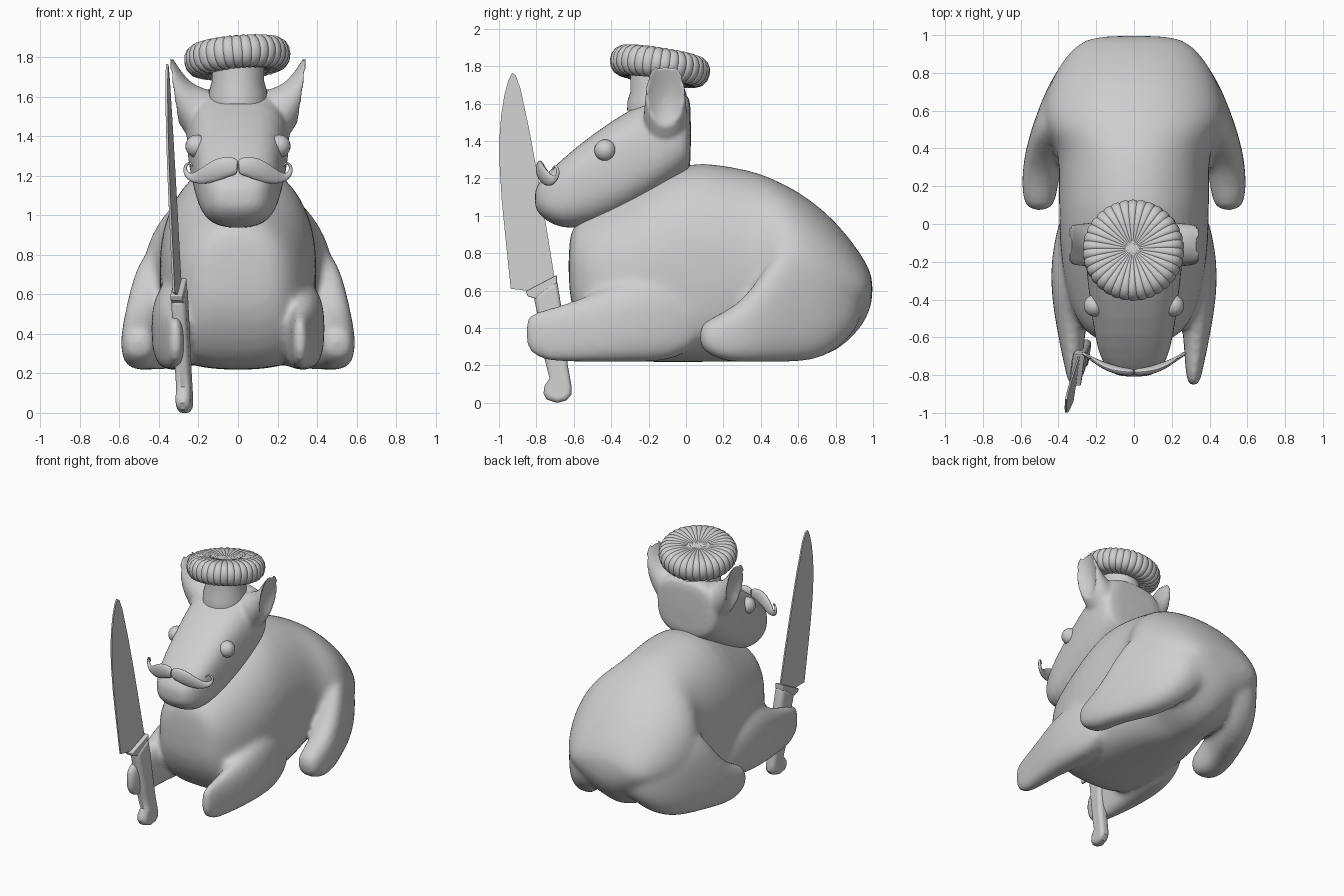
import bpy, bmesh, math
from mathutils import Matrix, Vector

if "Cube" in bpy.data.objects:
    bpy.data.objects.remove(bpy.data.objects["Cube"])

grey = bpy.data.materials.new("plain_grey")
grey.diffuse_color = (0.62, 0.62, 0.62, 1)
grey.use_nodes = True
grey.node_tree.nodes["Principled BSDF"].inputs["Base Color"].default_value = grey.diffuse_color


def finish(name, bm, angle=60):
    bmesh.ops.recalc_face_normals(bm, faces=bm.faces[:])
    me = bpy.data.meshes.new(name)
    bm.to_mesh(me)
    bm.free()
    me.materials.append(grey)
    ob = bpy.data.objects.new(name, me)
    bpy.context.collection.objects.link(ob)
    bpy.ops.object.select_all(action='DESELECT')
    ob.select_set(True)
    bpy.context.view_layer.objects.active = ob
    bpy.ops.object.shade_smooth_by_angle(angle=math.radians(angle))
    return ob


def loft(bm, rings):
    """Skin a list of equal-sized point rings and cap both ends."""
    vs = [[bm.verts.new(p) for p in r] for r in rings]
    n = len(vs[0])
    for a, b in zip(vs, vs[1:]):
        for i in range(n):
            j = (i + 1) % n
            bm.faces.new((a[i], a[j], b[j], b[i]))
    bm.faces.new(vs[0])
    bm.faces.new(vs[-1])


def spow(c, n):
    return math.copysign(abs(c) ** (2 / n), c)


def section(y, z0, z1, x0, x1, up=2.2, low=2.2, n=24):
    """Rounded cross-section in a vertical plane at y."""
    pts = []
    for i in range(n):
        a = 2 * math.pi * i / n
        c, s = math.cos(a), math.sin(a)
        e = up if s >= 0 else low
        pts.append(((x0 + x1) / 2 + (x1 - x0) / 2 * spow(c, e), y,
                    (z0 + z1) / 2 + (z1 - z0) / 2 * spow(s, e)))
    return pts


def subsurf(ob, level):
    m = ob.modifiers.new("subdivide", 'SUBSURF')
    m.levels = m.render_levels = level


def fuse(ob, voxel, steps):
    """Merge overlapping volumes into one smooth skin."""
    subsurf(ob, 1)
    m = ob.modifiers.new("fuse", 'REMESH')
    m.mode = 'VOXEL'
    m.voxel_size = voxel
    m.use_smooth_shade = True
    m = ob.modifiers.new("soften", 'SMOOTH')
    m.factor = .5
    m.iterations = steps


# Body, haunches and front legs; the belly narrows between the hind legs
bm = bmesh.new()
torso = [(-.63, .60, .88, .14), (-.595, .45, .97, .24), (-.5, .30, 1.03, .31),
         (-.4, .22, 1.08, .35), (-.2, .215, 1.19, .39), (0, .215, 1.30, .40),
         (.2, .215, 1.275, .40), (.33, .215, 1.25, .40), (.42, .215, 1.222, .42),
         (.5, .215, 1.185, .48), (.6, .215, 1.135, .50), (.75, .24, 1.025, .45),
         (.87, .32, .89, .38), (.96, .43, .76, .30), (1.0, .54, .67, .2)]
low_power = lambda y: max(1.5, min(3.5, 3.5 - 5 * (y - .1)))
loft(bm, [section(y, a, b, -w, w, 2.1, low_power(y)) for y, a, b, w in torso])
haunch = [(.07, .315, .40, .455, .54), (.10, .265, .44, .42, .585),
          (.2, .22, .485, .40, .595), (.3, .215, .55, .39, .59),
          (.4, .215, .68, .35, .573), (.5, .215, .84, .285, .545),
          (.6, .215, .86, .235, .51), (.75, .24, .8, .18, .45),
          (.87, .335, .72, .13, .37), (.95, .46, .66, .1, .28)]
foreleg = [(-.86, .32, .44, .295, .335), (-.835, .26, .48, .28, .35),
           (-.75, .22, .505, .27, .37), (-.65, .215, .53, .265, .39),
           (-.5, .215, .585, .25, .42), (-.35, .215, .65, .22, .44),
           (-.2, .215, .68, .20, .44), (-.05, .23, .64, .20, .415),
           (.1, .33, .5, .25, .37)]
for side in (1, -1):
    for limb in (haunch, foreleg):
        loft(bm, [section(y, a, b, side * p, side * q, 2.3, 2.8)
                  for y, a, b, p, q in limb])
fuse(finish("body", bm), .018, 16)

# Head with a tapering snout
bm = bmesh.new()
skull = [(-.81, 1.05, 1.13, .07), (-.785, 1.005, 1.185, .13),
         (-.72, .95, 1.25, .175), (-.6, .92, 1.36, .21),
         (-.4, .975, 1.51, .235), (-.2, 1.08, 1.625, .26),
         (-.05, 1.19, 1.67, .265), (.005, 1.23, 1.65, .245),
         (.028, 1.25, 1.62, .19)]
loft(bm, [section(y, a, b, -w, w, 2.9, 2.6) for y, a, b, w in skull])

# Cupped ears facing outward: centre x, centre z, y radius, z radius
ear = [(.285, 1.64, .01, .02), (.303, 1.65, .06, .11), (.328, 1.667, .092, .176),
       (.338, 1.668, .103, .193), (.326, 1.655, .108, .193),
       (.285, 1.58, .112, .188), (.225, 1.515, .118, .163),
       (.16, 1.485, .124, .16), (.08, 1.47, .124, .16)]
for side in (1, -1):
    loft(bm, [[(side * (x + .16 * rz * math.sin(t)),
                -.11 + ry * math.cos(t), z + rz * math.sin(t))
               for t in [math.tau * i / 24 for i in range(24)]]
              for x, z, ry, rz in ear])
fuse(finish("head_and_ears", bm), .011, 7)

for side, label in ((1, "right"), (-1, "left")):
    # Eye
    bm = bmesh.new()
    bmesh.ops.create_uvsphere(bm, u_segments=24, v_segments=14, radius=.058,
                              matrix=Matrix.Translation((side * .208, -.432, 1.35)))
    finish(label + "_eye", bm)

    # Curled moustache half: x, z, half height
    path = [(-.005, 1.245, .042), (.04, 1.25, .052), (.08, 1.24, .058),
            (.12, 1.222, .056), (.17, 1.20, .045), (.215, 1.188, .031),
            (.25, 1.195, .019), (.268, 1.22, .012), (.268, 1.25, .009),
            (.25, 1.268, .007), (.232, 1.26, .006), (.23, 1.245, .005)]
    bm = bmesh.new()
    rings = []
    for i, (x, z, r) in enumerate(path):
        a, b = path[max(i - 1, 0)], path[min(i + 1, len(path) - 1)]
        d = Vector((b[0] - a[0], b[1] - a[1])).normalized()
        y = -.785 + 1.4 * x * x
        rings.append([(side * (x - d.y * r * math.cos(t)),
                       y + min(r, .006 + .3 * r) * math.sin(t),
                       z + d.x * r * math.cos(t))
                      for t in [math.tau * k / 10 for k in range(10)]])
    loft(bm, rings)
    subsurf(finish(label + "_moustache", bm), 1)

# Hat band
bm = bmesh.new()
loft(bm, [[(r * math.cos(t), -.155 + 1.08 * r * math.sin(t), z + .12 * r * math.sin(t))
           for t in [math.tau * i / 40 for i in range(40)]]
          for r, z in [(.148, 1.58), (.146, 1.63), (.132, 1.68), (.132, 1.78)]])
finish("hat_band", bm, 40)

# Pleated hat puff, tilted back and sideways
puff = [(.12, -.064), (.16, -.076), (.205, -.078), (.24, -.064), (.262, -.036),
        (.27, 0), (.267, .032), (.252, .062), (.225, .082), (.185, .09),
        (.13, .087), (.08, .077), (.05, .07), (.01, .068)]
pleats, seg = 34, 272
bm = bmesh.new()
rings = []
for r, z in puff:
    ring = []
    for i in range(seg):
        t = math.tau * i / seg
        crease = (1 - abs(math.sin(pleats * t / 2)) ** .6) * min(1, r / .15)
        rr, zz = r * (1 - .025 * crease), z * (1 - .07 * crease)
        ring.append((rr * math.cos(t), rr * math.sin(t), zz))
    rings.append(ring)
loft(bm, rings)
bmesh.ops.transform(bm, verts=bm.verts[:], matrix=(
    Matrix.Translation((-.003, -.14, 1.795))
    @ Matrix.Rotation(math.radians(-9), 4, 'X')
    @ Matrix.Rotation(math.radians(-5), 4, 'Y')))
finish("hat_puff", bm, 50)


# Knife parts: flat outlines given thickness, leaning with the knife
def plate(name, outline, thick, bevel=0):
    bm = bmesh.new()
    loft(bm, [[(s * thick / 2 - .27 + .15 * (y + .69) - .03 * z, y, z)
               for y, z in outline] for s in (-1, 1)])
    ob = finish(name, bm, 35)
    if bevel:
        m = ob.modifiers.new("round", 'BEVEL')
        m.width = bevel
        m.segments = 4
        m.limit_method = 'ANGLE'
        m.angle_limit = math.radians(50)
    return ob


plate("knife_blade", [(-.93, 1.765), (-.95, 1.725), (-.97, 1.65), (-.988, 1.54),
                      (-.997, 1.42), (-.997, 1.28), (-.985, 1.08), (-.962, .85),
                      (-.937, .61), (-.86, .60), (-.80, .59), (-.70, .65),
                      (-.74, .9), (-.79, 1.2), (-.84, 1.47), (-.885, 1.68),
                      (-.91, 1.75)], .011)
plate("knife_bolster", [(-.858, .595), (-.69, .683), (-.69, .64), (-.80, .555),
                        (-.845, .57)], .062, .006)
plate("knife_handle", [(-.815, .57), (-.80, .5), (-.78, .38), (-.755, .23),
                       (-.73, .13), (-.757, .09), (-.762, .05), (-.745, .018),
                       (-.69, 0), (-.64, .012), (-.612, .045), (-.612, .09),
                       (-.632, .2), (-.655, .38), (-.668, .52), (-.69, .66)],
      .074, .026)
